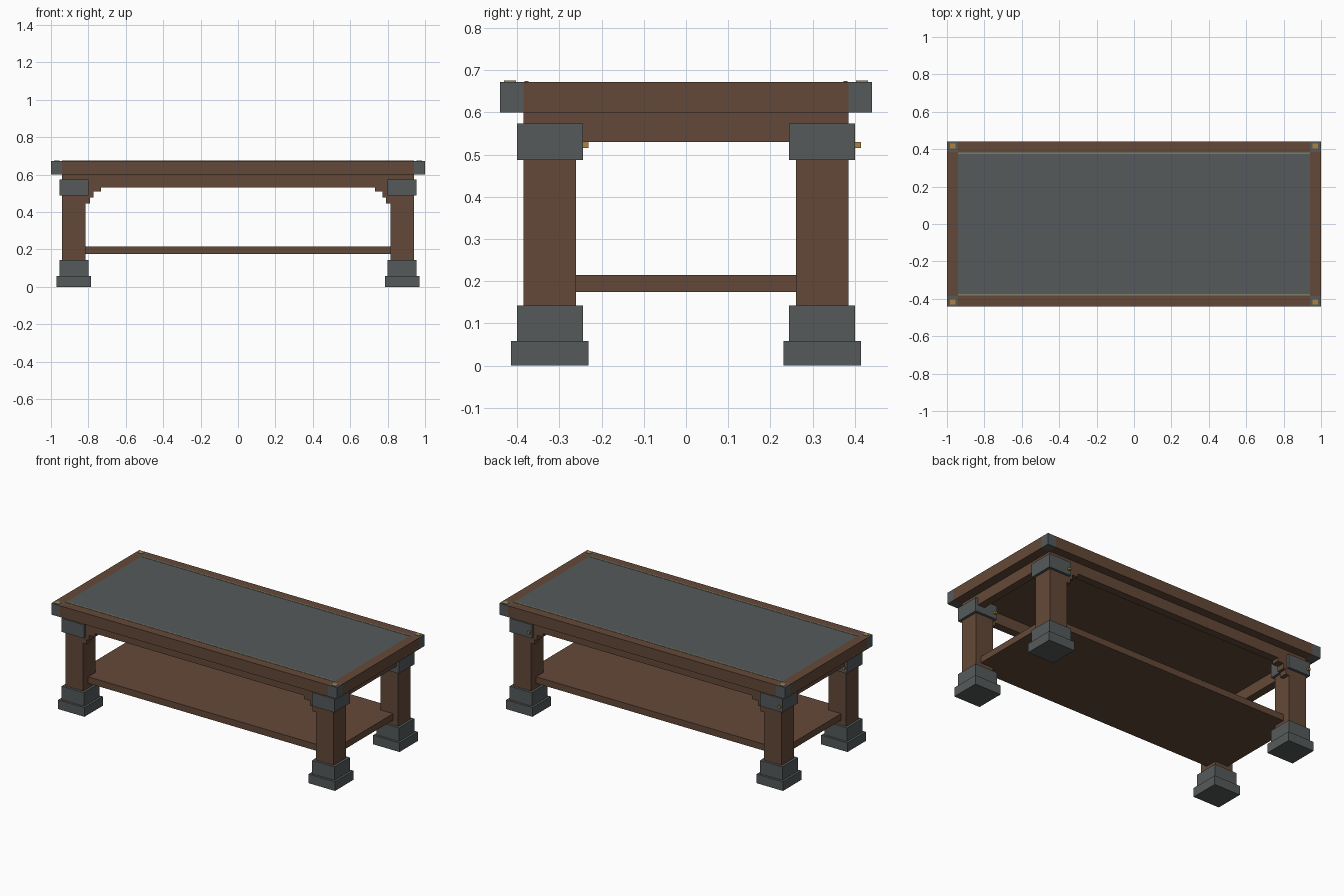
import bpy

if "Cube" in bpy.data.objects:
    bpy.data.objects.remove(bpy.data.objects["Cube"])


def material(name, rgb):
    m = bpy.data.materials.new(name)
    m.diffuse_color = (*rgb, 1.0)
    m.use_nodes = True
    m.node_tree.nodes["Principled BSDF"].inputs["Base Color"].default_value = m.diffuse_color
    return m


WOOD = material("brown wood", (0.127, 0.066, 0.040))
STONE = material("slate grey", (0.091, 0.102, 0.102))
BRASS = material("brass", (0.42, 0.22, 0.05))
TRIM = material("pale trim", (0.20, 0.20, 0.13))


def box(name, x, y, z, mat):
    """Axis aligned box from (min, max) ranges."""
    x, y, z = sorted(x), sorted(y), sorted(z)
    v = [(a, b, c) for c in z for b in y for a in x]
    f = [(0, 2, 3, 1), (4, 5, 7, 6), (0, 1, 5, 4),
         (2, 6, 7, 3), (0, 4, 6, 2), (1, 3, 7, 5)]
    me = bpy.data.meshes.new(name)
    me.from_pydata(v, [], f)
    me.materials.append(mat)
    ob = bpy.data.objects.new(name, me)
    bpy.context.collection.objects.link(ob)
    return ob


def around(c, h):
    return (c - h, c + h)


TOP = (0.60, 0.672)

# Table top: core, slate inlay
box("top_core", (-0.94, 0.94), (-0.385, 0.385), (0.60, 0.66), WOOD)
box("top_inlay", (-0.94, 0.94), (-0.385, 0.385), (0.66, 0.672), STONE)

# Frame rails, trim strips and apron rails on each side
for s, n in ((-1, "front"), (1, "back")):
    box(n + "_top_rail", (-0.94, 0.94), (s * 0.385, s * 0.44), TOP, WOOD)
    box(n + "_trim_strip", (-0.94, 0.94), (s * 0.373, s * 0.383), (0.67, 0.674), TRIM)
    box(n + "_apron", (-0.94, 0.94), (s * 0.335, s * 0.385), (0.53, 0.60), WOOD)
for s, n in ((-1, "left"), (1, "right")):
    box(n + "_top_rail", (s * 0.94, s * 1.0), (-0.385, 0.385), TOP, WOOD)
    box(n + "_apron", (s * 0.89, s * 0.94), (-0.335, 0.335), (0.53, 0.60), WOOD)

# Lower shelf, corners set into the legs
box("shelf", (-0.905, 0.905), (-0.335, 0.335), (0.174, 0.215), WOOD)

# Everything that repeats at the four corners
for sx, nx in ((-1, "left"), (1, "right")):
    for sy, ny in ((-1, "front"), (1, "back")):
        n = ny + "_" + nx
        cx, cy = sx * 0.8775, sy * 0.3225
        # corner cap with brass stud
        box(n + "_corner_cap", (sx * 0.94, sx), (sy * 0.385, sy * 0.44), TOP, STONE)
        box(n + "_stud", around(sx * 0.97, 0.015), around(sy * 0.4165, 0.014),
            (0.67, 0.675), BRASS)
        # leg, collar and stepped foot
        box(n + "_leg", around(cx, 0.0625), around(cy, 0.0625), (0.14, 0.60), WOOD)
        box(n + "_collar", around(cx, 0.078), around(cy, 0.078), (0.487, 0.573), STONE)
        box(n + "_ankle", around(cx, 0.078), around(cy, 0.078), (0.058, 0.143), STONE)
        box(n + "_foot", around(cx, 0.092), around(cy, 0.092), (0, 0.058), STONE)
        # brass peg on the back face of the collar
        box(n + "_peg", around(cx - 0.0625, 0.0075), (cy + 0.07, cy + 0.0915),
            (0.515, 0.53), BRASS)
        # stepped bracket under the apron
        for i, (x, z) in enumerate(((0.733, 0.508), (0.773, 0.476), (0.79, 0.446))):
            box(f"{n}_bracket_{i + 1}", (sx * x, sx * 0.82), (sy * 0.335, sy * 0.385),
                (z, z + 0.032 if i else 0.535), WOOD)
